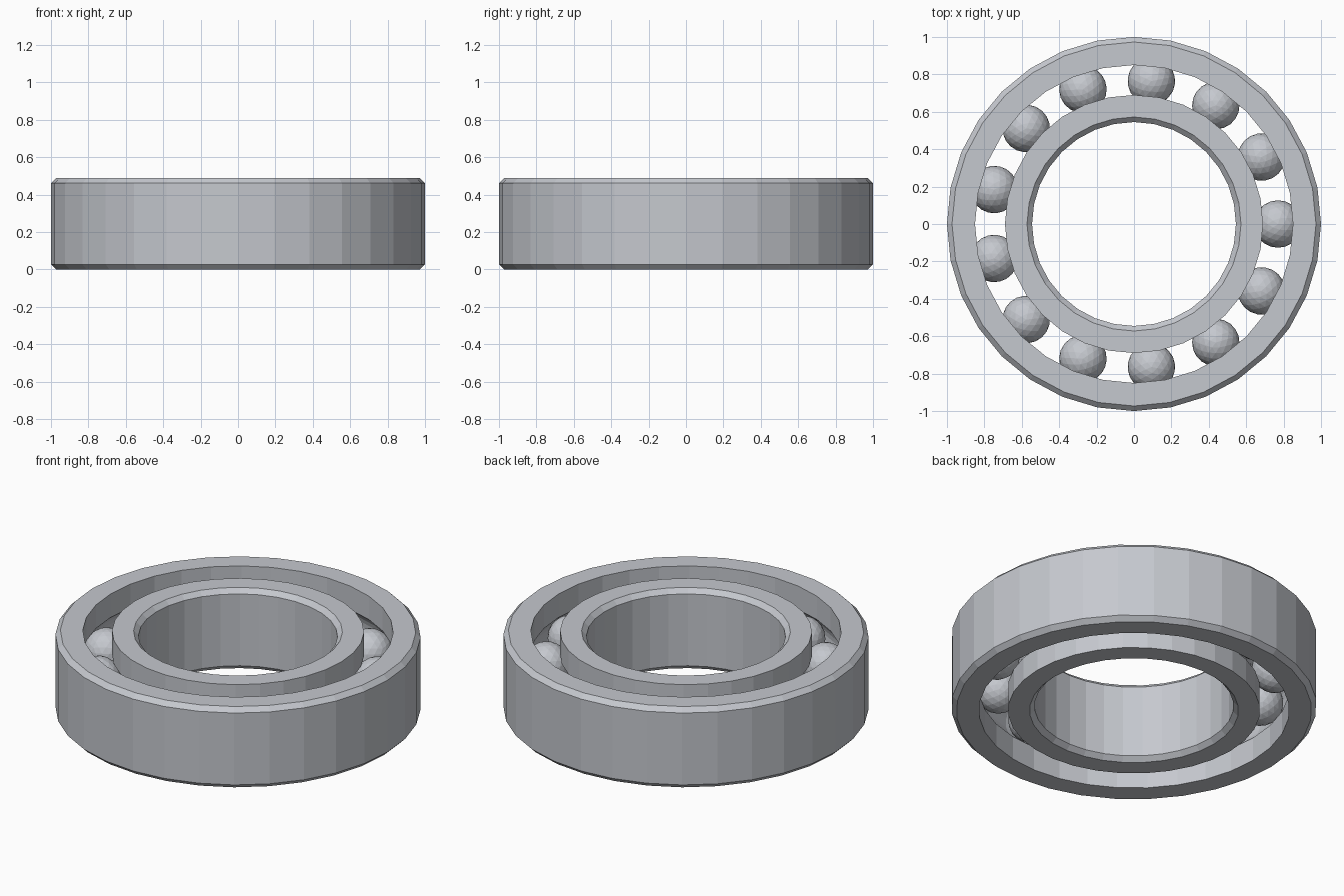
import bpy, bmesh, math
from mathutils import Matrix

if "Cube" in bpy.data.objects:
    bpy.data.objects.remove(bpy.data.objects["Cube"], do_unlink=True)

HEIGHT, BEVEL, SIDES = 0.488, 0.027, 32
MID = HEIGHT / 2
BALLS, BALL_R, PITCH_R = 13, 0.127, 0.77
GROOVE_R = 0.13

steel = bpy.data.materials.new("steel grey")
steel.use_nodes = True
steel.diffuse_color = (0.56, 0.58, 0.62, 1)
steel.node_tree.nodes["Principled BSDF"].inputs["Base Color"].default_value = steel.diffuse_color


def finish(bm, name):
    mesh = bpy.data.meshes.new(name)
    bmesh.ops.recalc_face_normals(bm, faces=bm.faces)
    bm.to_mesh(mesh)
    bm.free()
    mesh.materials.append(steel)
    obj = bpy.data.objects.new(name, mesh)
    bpy.context.collection.objects.link(obj)
    return obj


def ring(name, plain_r, race_r):
    """Ring with a bevelled plain wall and a grooved race wall."""
    inward = math.copysign(BEVEL, race_r - plain_r)
    profile = [(race_r, 0), (plain_r + inward, 0), (plain_r, BEVEL),
               (plain_r, HEIGHT - BEVEL), (plain_r + inward, HEIGHT), (race_r, HEIGHT)]
    # Round ball track, from top to bottom
    side = math.copysign(1, race_r - PITCH_R)
    reach = math.acos(abs(race_r - PITCH_R) / GROOVE_R)
    for i in range(9):
        a = reach * (1 - i / 4)
        profile.append((PITCH_R + side * GROOVE_R * math.cos(a), MID + GROOVE_R * math.sin(a)))
    # Sweep the closed profile round the axis
    bm = bmesh.new()
    loops = []
    for k in range(SIDES):
        t = math.tau * k / SIDES
        loops.append([bm.verts.new((r * math.cos(t), r * math.sin(t), z)) for r, z in profile])
    n = len(profile)
    for k in range(SIDES):
        a, b = loops[k], loops[(k + 1) % SIDES]
        for j in range(n):
            m = (j + 1) % n
            bm.faces.new((a[j], b[j], b[m], a[m]))
    return finish(bm, name)


ring("outer_ring", 1.0, 0.85)
ring("inner_ring", 0.545, 0.69)

# Balls evenly spaced in the track
for i in range(BALLS):
    spot = Matrix.Rotation(math.tau * i / BALLS, 4, "Z") @ Matrix.Translation((PITCH_R, 0, MID))
    bm = bmesh.new()
    bmesh.ops.create_icosphere(bm, subdivisions=3, radius=BALL_R, matrix=spot)
    finish(bm, f"ball_{i + 1}")
